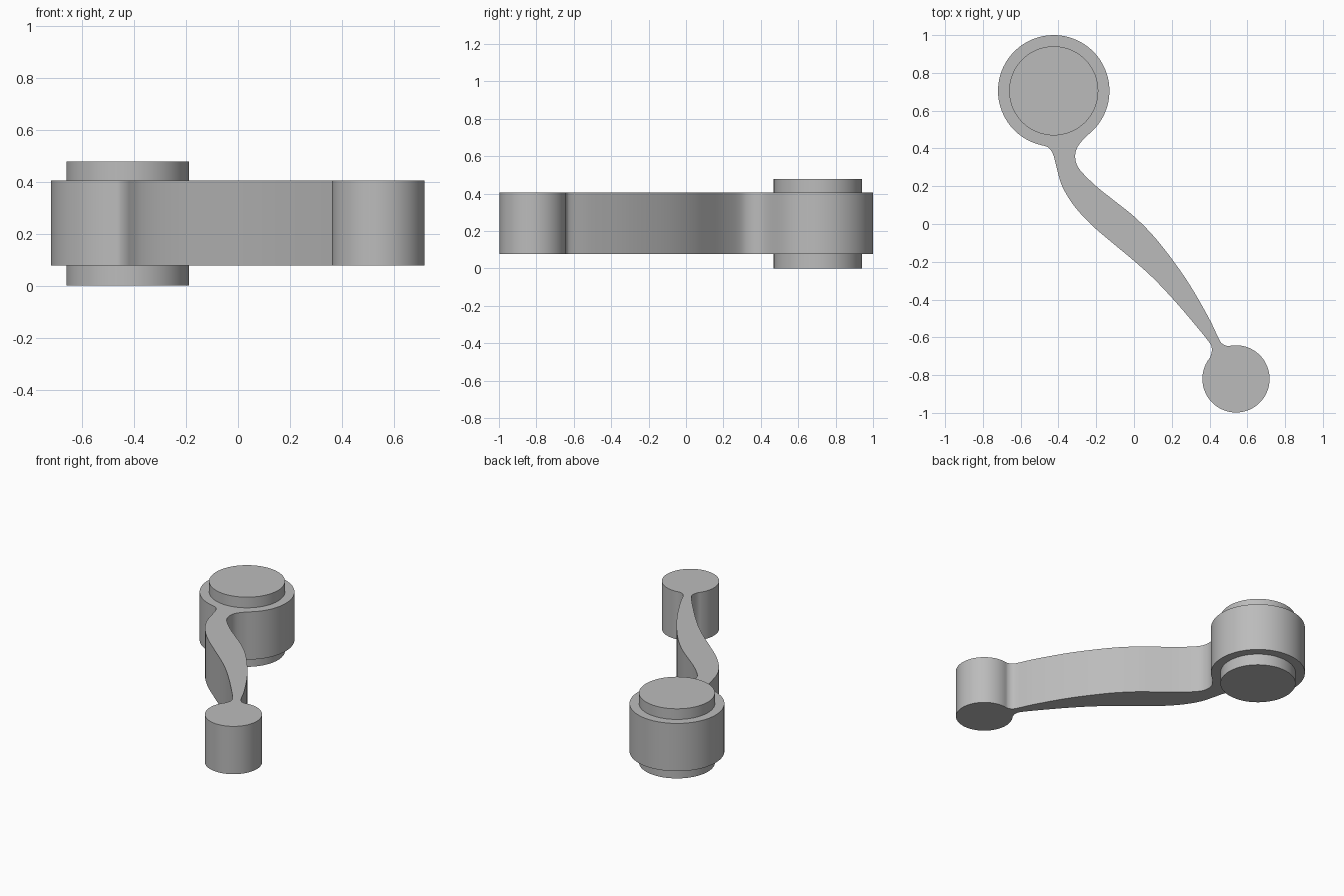
import bpy
import bmesh
import math
from mathutils import Vector

default = bpy.data.objects.get("Cube")
if default:
    bpy.data.objects.remove(default, do_unlink=True)

grey = bpy.data.materials.new("plain grey")
grey.use_nodes = True
COLOUR = (0.5, 0.5, 0.5, 1)
grey.diffuse_color = COLOUR
grey.node_tree.nodes["Principled BSDF"].inputs["Base Color"].default_value = COLOUR

HUB, HUB_R = Vector((-0.425, 0.705)), 0.295
TIP, TIP_R = Vector((0.54, -0.82)), 0.178
BOSS_R = 0.236
ARM_Z = (0.077, 0.405)
BOSS_Z = (0.0, 0.478)


def arc(centre, radius, start, end, steps):
    """Counter-clockwise arc points, angles in degrees."""
    angles = [math.radians(start + (end - start) * i / steps) for i in range(steps + 1)]
    return [centre + radius * Vector((math.cos(a), math.sin(a))) for a in angles]


def spline(points, steps=5):
    """Smooth curve through the points, without its two end points."""
    p = [Vector(q) for q in points]
    out = []
    for i in range(1, len(p) - 2):
        a, b, c, d = p[i - 1:i + 3]
        for k in range(steps):
            t = k / steps
            out.append(0.5 * (2 * b + (c - a) * t + (2 * a - 5 * b + 4 * c - d) * t ** 2
                              + (3 * b - a - 3 * c + d) * t ** 3))
    return out[1:]


def extrude_profile(name, outline, z_range):
    bm = bmesh.new()
    low, high = z_range
    face = bm.faces.new([bm.verts.new((p.x, p.y, low)) for p in outline])
    result = bmesh.ops.extrude_face_region(bm, geom=[face], use_keep_orig=True)
    top = [v for v in result["geom"] if isinstance(v, bmesh.types.BMVert)]
    bmesh.ops.translate(bm, verts=top, vec=(0, 0, high - low))
    bmesh.ops.recalc_face_normals(bm, faces=bm.faces)
    mesh = bpy.data.meshes.new(name)
    bm.to_mesh(mesh)
    bm.free()
    mesh.materials.append(grey)
    mesh.shade_smooth()
    mesh.set_sharp_from_angle(angle=math.radians(35))
    obj = bpy.data.objects.new(name, mesh)
    bpy.context.collection.objects.link(obj)
    return obj


# Rounded ends of the lever
hub_arc = arc(HUB, HUB_R, -50, 257, 72)
tip_arc = arc(TIP, TIP_R, -212, 103, 56)

# Curved sides of the arm, with the fillets where they meet the round ends
left_side = spline([
    hub_arc[-2], hub_arc[-1], (-0.452, 0.404), (-0.427, 0.365), (-0.41, 0.3),
    (-0.38, 0.2), (-0.32, 0.1), (-0.23, 0), (-0.12, -0.095), (0, -0.195),
    (0.1, -0.285), (0.2, -0.39), (0.3, -0.505), (0.395, -0.622),
    (0.412, -0.66), (0.405, -0.7), tip_arc[0], tip_arc[1]])
right_side = spline([
    tip_arc[-2], tip_arc[-1], (0.472, -0.637), (0.45, -0.61), (0.4, -0.505),
    (0.3, -0.33), (0.2, -0.185), (0.1, -0.06), (0, 0.04), (-0.1, 0.12),
    (-0.2, 0.2), (-0.285, 0.285), (-0.31, 0.34), (-0.305, 0.395),
    (-0.273, 0.443), hub_arc[0], hub_arc[1]])

# Lever body: hub, arm and tip as one plate
extrude_profile("lever_arm", hub_arc + left_side + tip_arc + right_side, ARM_Z)

# Pin standing out above and below the hub
for name, z_range in (("upper_boss", (ARM_Z[1], BOSS_Z[1])),
                      ("lower_boss", (BOSS_Z[0], ARM_Z[0]))):
    extrude_profile(name, arc(HUB, BOSS_R, 0, 360, 72)[:-1], z_range)
